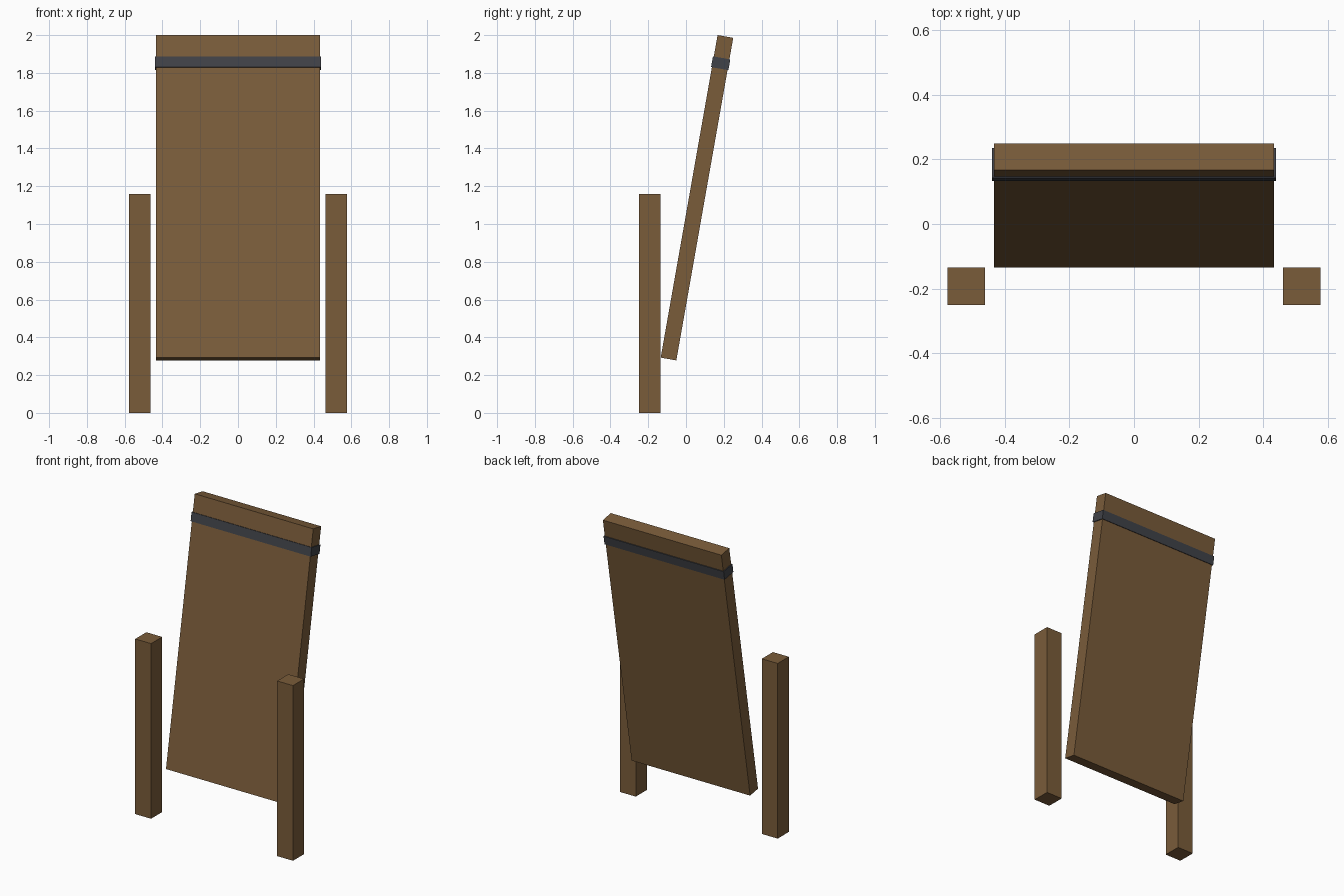
import bpy, math

if "Cube" in bpy.data.objects:
    bpy.data.objects.remove(bpy.data.objects["Cube"])

def material(name, rgb):
    m = bpy.data.materials.new(name)
    lin = [(c / 255 / 12.92) if c < 11 else ((c / 255 + 0.055) / 1.055) ** 2.4 for c in rgb]
    m.diffuse_color = (*lin, 1)
    m.use_nodes = True
    m.node_tree.nodes["Principled BSDF"].inputs["Base Color"].default_value = m.diffuse_color
    return m

wood = material("brown wood", (122, 92, 58))
iron = material("dark iron", (64, 66, 72))

def box(name, size, loc, mat, tilt=0):
    bpy.ops.mesh.primitive_cube_add(size=1, location=loc, rotation=(tilt, 0, 0))
    o = bpy.context.object
    o.name = name
    o.scale = size
    o.data.materials.append(mat)
    return o

TILT = math.radians(10)
CY, CZ = 0.058, 1.139   # panel centre

# Leaning panel
box("leaning_panel", (0.868, 0.084, 1.734), (0, CY, CZ), wood, -TILT)

# Iron band wrapped round the panel near its top
d = 0.723
box("iron_band", (0.88, 0.0933, 0.058),
    (0, CY + d * math.sin(TILT), CZ + d * math.cos(TILT)), iron, -TILT)

# Upright posts either side
for side, s in (("left", -1), ("right", 1)):
    box(side + "_post", (0.116, 0.116, 1.16), (s * 0.52, -0.192, 0.58), wood)
